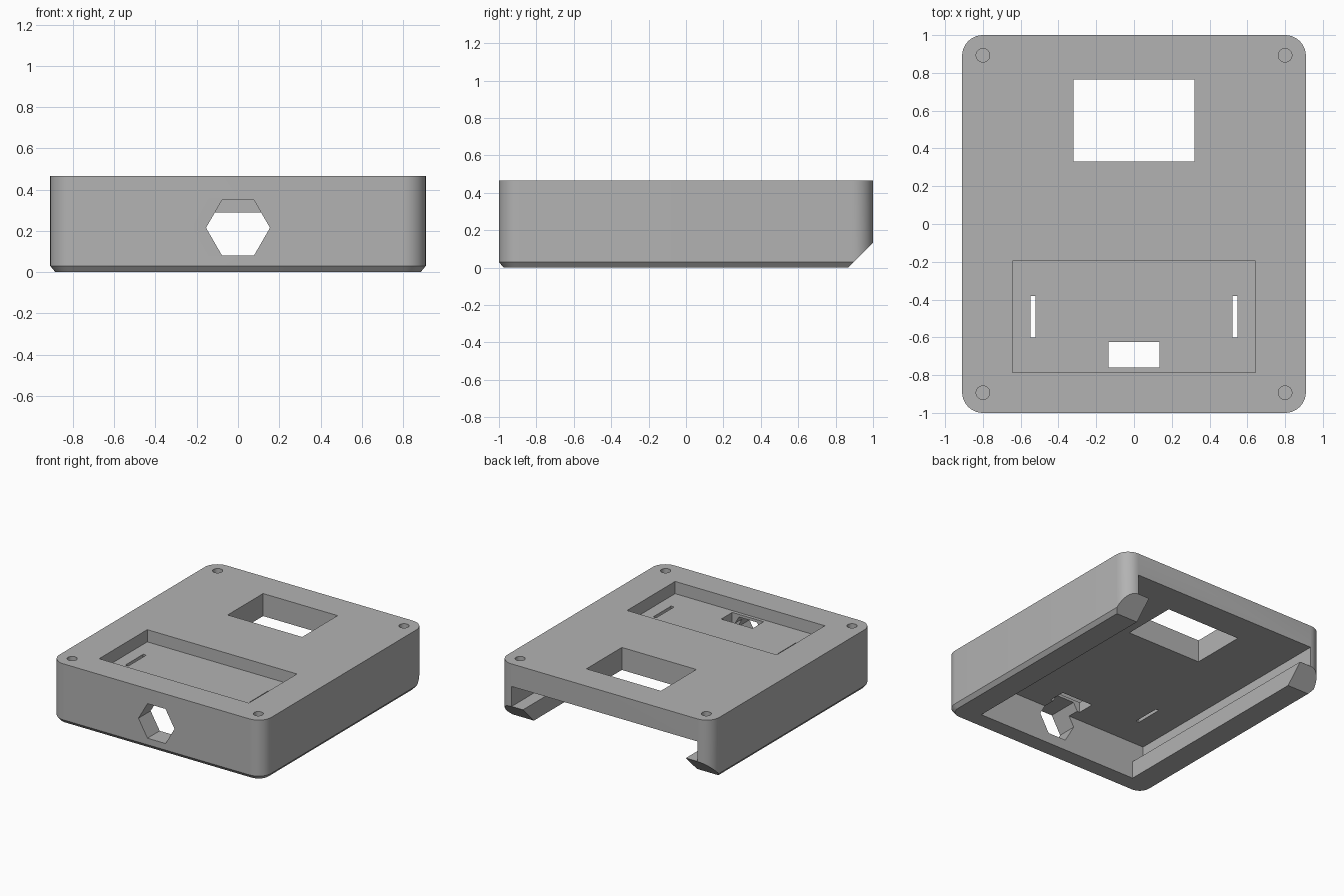
import bpy
import bmesh
from math import cos, sin, pi
from mathutils import Vector

cube = bpy.data.objects.get("Cube")
if cube:
    bpy.data.objects.remove(cube, do_unlink=True)

HALF_X, HALF_Y, HEIGHT, RADIUS = 0.91, 1.0, 0.465, 0.11
CEILING = 0.29

grey = bpy.data.materials.new("plain_grey")
grey.use_nodes = True
grey.diffuse_color = (0.45, 0.45, 0.45, 1)
grey.node_tree.nodes["Principled BSDF"].inputs["Base Color"].default_value = (0.45, 0.45, 0.45, 1)


def loft(name, rings):
    """Closed solid through matching rings of points."""
    bm = bmesh.new()
    loops = [[bm.verts.new(p) for p in ring] for ring in rings]
    for a, b in zip(loops, loops[1:]):
        for i in range(len(a)):
            j = (i + 1) % len(a)
            bm.faces.new((a[i], a[j], b[j], b[i]))
    bm.faces.new(loops[0])
    bm.faces.new(loops[-1])
    bmesh.ops.recalc_face_normals(bm, faces=bm.faces)
    mesh = bpy.data.meshes.new(name)
    bm.to_mesh(mesh)
    bm.free()
    mesh.materials.append(grey)
    obj = bpy.data.objects.new(name, mesh)
    bpy.context.collection.objects.link(obj)
    return obj


def prism(name, profile, axis, lo, hi):
    """Extrude a 2D profile along the x, y or z axis."""
    place = {"x": lambda u, v, t: Vector((t, u, v)),
             "y": lambda u, v, t: Vector((u, t, v)),
             "z": lambda u, v, t: Vector((u, v, t))}[axis]
    return loft(name, [[place(u, v, t) for u, v in profile] for t in (lo, hi)])


def rect(x0, x1, y0, y1):
    return [(x0, y0), (x1, y0), (x1, y1), (x0, y1)]


def polygon(cx, cy, r, n):
    return [(cx + r * cos(2 * pi * i / n), cy + r * sin(2 * pi * i / n)) for i in range(n)]


def rounded_ring(inset, z, steps=10):
    ring = []
    r = RADIUS - inset
    for k, (sx, sy) in enumerate(((1, 1), (-1, 1), (-1, -1), (1, -1))):
        for i in range(steps + 1):
            a = (k + i / steps) * pi / 2
            ring.append((sx * (HALF_X - RADIUS) + r * cos(a),
                         sy * (HALF_Y - RADIUS) + r * sin(a), z))
    return ring


# Rounded shell with a small bevel around its foot
case = loft("case_shell", [rounded_ring(0.025, 0), rounded_ring(0, 0.03), rounded_ring(0, HEIGHT)])

cutters = []

# Stepped channel for a sliding cover, open at the back
half = [(0.70, -0.1), (0.70, 0.135), (0.797, 0.135), (0.797, CEILING)]
channel = half + [(-x, z) for x, z in reversed(half)]
cutters.append(prism("cover_channel", channel, "y", -0.85, 1.2))

# Sloped cut across the lower back edge
cutters.append(prism("back_slope", [(0.767, -0.1), (1.165, 0.3), (1.165, -0.1)], "x", -1.2, 1.2))

# Window and shallow recess in the top
cutters.append(prism("top_window", rect(-0.32, 0.32, 0.33, 0.765), "z", 0.1, 0.6))
cutters.append(prism("top_recess", rect(-0.643, 0.643, -0.785, -0.195), "z", 0.37, 0.6))

# Openings in the recess floor
cutters.append(prism("floor_window", rect(-0.135, 0.135, -0.76, -0.625), "z", 0.2, 0.42))
for side in (-1, 1):
    x = side * 0.535
    cutters.append(prism("floor_slot", rect(x - 0.013, x + 0.013, -0.6, -0.38), "z", 0.2, 0.42))

# Hexagonal port through the front wall
cutters.append(prism("front_port", polygon(0, 0.215, 0.155, 6), "y", -1.2, -0.7))

# Blind corner holes
for sx in (-1, 1):
    for sy in (-1, 1):
        cutters.append(prism("corner_hole", polygon(sx * 0.8, sy * 0.893, 0.036, 24), "z", 0.33, 0.6))

bpy.ops.object.select_all(action="DESELECT")
case.select_set(True)
bpy.context.view_layer.objects.active = case
for cutter in cutters:
    cutter.hide_render = True
    mod = case.modifiers.new(cutter.name, "BOOLEAN")
    mod.operation = "DIFFERENCE"
    mod.solver = "EXACT"
    mod.object = cutter
    bpy.ops.object.modifier_apply(modifier=mod.name)
    bpy.data.objects.remove(cutter, do_unlink=True)

bpy.ops.object.shade_smooth_by_angle()
